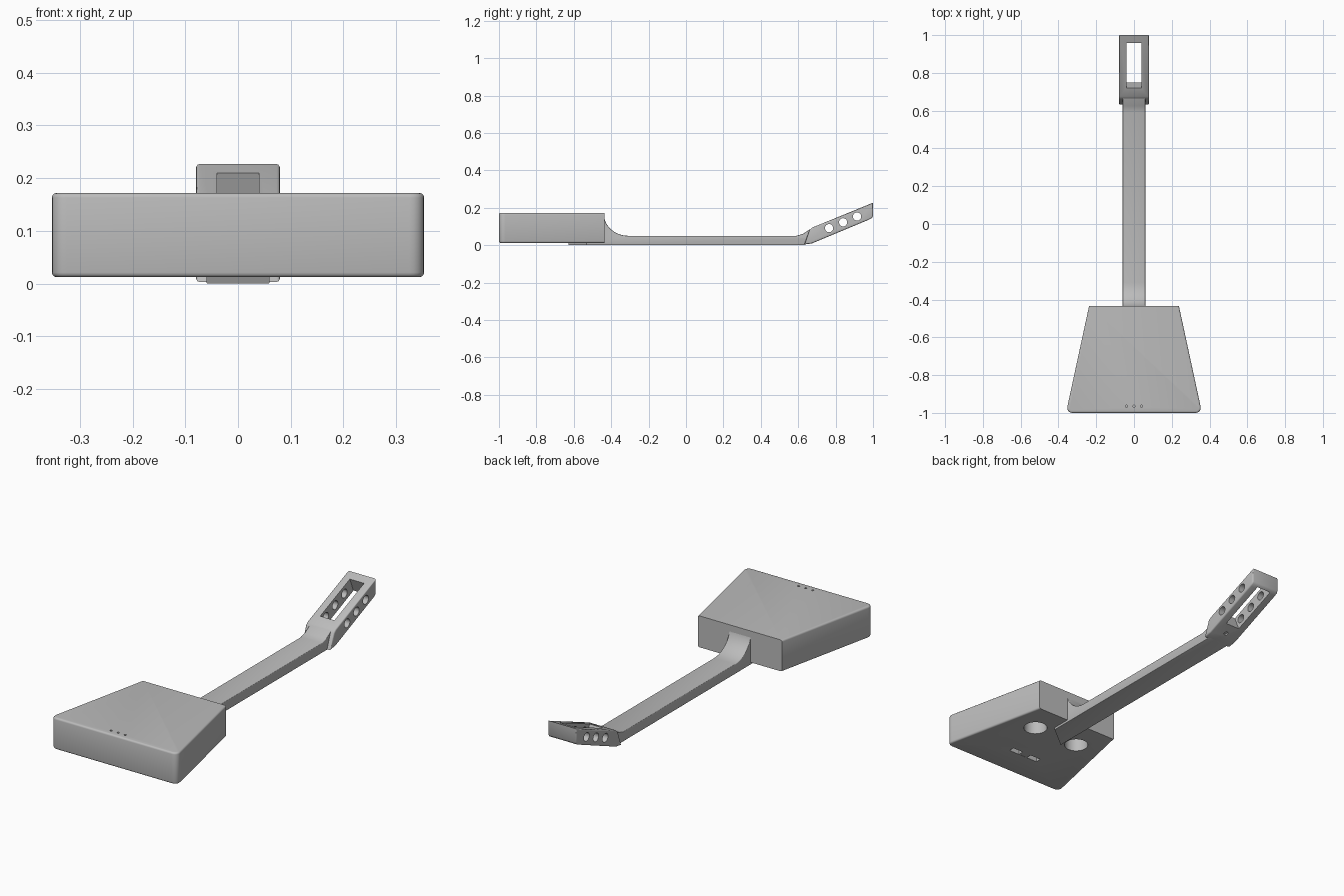
import bpy, bmesh
from math import sin, cos, pi, radians
from mathutils import Matrix, Vector

if "Cube" in bpy.data.objects:
    bpy.data.objects.remove(bpy.data.objects["Cube"])

grey = bpy.data.materials.new("plain_grey")
grey.use_nodes = True
grey.diffuse_color = (0.5, 0.5, 0.5, 1)
grey.node_tree.nodes["Principled BSDF"].inputs["Base Color"].default_value = (0.5, 0.5, 0.5, 1)


def make(name, bm):
    bmesh.ops.recalc_face_normals(bm, faces=bm.faces)
    mesh = bpy.data.meshes.new(name)
    bm.to_mesh(mesh)
    bm.free()
    mesh.materials.append(grey)
    obj = bpy.data.objects.new(name, mesh)
    bpy.context.collection.objects.link(obj)
    return obj


def prism(points, vector):
    """Extrude a closed 3D outline along a vector."""
    bm = bmesh.new()
    face = bm.faces.new([bm.verts.new(p) for p in points])
    out = bmesh.ops.extrude_face_region(bm, geom=[face])
    bmesh.ops.translate(bm, vec=vector, verts=[v for v in out["geom"] if isinstance(v, bmesh.types.BMVert)])
    return bm


def round_edges(bm, rule, width, segments=3):
    edges = [e for e in bm.edges if rule(e.verts[0].co, e.verts[1].co)]
    bmesh.ops.bevel(bm, geom=edges, offset=width, segments=segments, profile=0.5, affect="EDGES", clamp_overlap=True)


def box_cutter(size, matrix):
    bm = bmesh.new()
    bmesh.ops.create_cube(bm, size=1, matrix=matrix @ Matrix.Diagonal((*size, 1)))
    return make("cutter", bm)


def round_cutter(radius, depth, matrix, sides=24):
    bm = bmesh.new()
    bmesh.ops.create_cone(bm, cap_ends=True, segments=sides, radius1=radius, radius2=radius, depth=depth, matrix=matrix)
    return make("cutter", bm)


def finish(obj, cutters=()):
    """Cut the openings, bake the result and shade it."""
    for cutter in cutters:
        mod = obj.modifiers.new("cut", "BOOLEAN")
        mod.object, mod.operation, mod.solver = cutter, "DIFFERENCE", "EXACT"
    bpy.context.view_layer.update()
    baked = bpy.data.meshes.new_from_object(obj.evaluated_get(bpy.context.evaluated_depsgraph_get()))
    obj.modifiers.clear()
    obj.data = baked
    for cutter in cutters:
        bpy.data.objects.remove(cutter)
    bpy.ops.object.select_all(action="DESELECT")
    obj.select_set(True)
    bpy.context.view_layer.objects.active = obj
    bpy.ops.object.shade_smooth_by_angle(angle=radians(35))


at = Matrix.Translation

# Tapered body: rounded front corners, softened rims, square back
low, high, back = 0.012, 0.172, -0.435
bm = prism([(-0.36, -1, low), (0.36, -1, low), (0.238, back, low), (-0.238, back, low)], (0, 0, high - low))
round_edges(bm, lambda a, b: abs(a.z - b.z) > 0.1 and a.y < -0.9, 0.035, 6)
round_edges(bm, lambda a, b: abs(a.z - b.z) < 0.01 and min(a.y, b.y) < back - 0.01, 0.009)
body = make("body", bm)
cuts = [round_cutter(0.057, 0.2, at((s * 0.13, -0.595, low)), 40) for s in (-1, 1)]
cuts += [round_cutter(0.006, 0.04, at((x, -0.965, high)), 12) for x in (-0.04, 0, 0.04)]
cuts.append(box_cutter((0.17, 0.03, 0.06), at((0, -0.83, low))))
finish(body, cuts)

# Bar standing in the underside slot
bm = bmesh.new()
bmesh.ops.create_cube(bm, size=1, matrix=at((0, -0.83, 0.03)) @ Matrix.Diagonal((0.05, 0.03, 0.034, 1)))
finish(make("slot_bar", bm))

# Long neck: curved heel against the body, ramp up to the head
heel = [(-0.31 - 0.13 * sin(t * pi / 20), 0.17 - 0.12 * cos(t * pi / 20)) for t in range(11)]
ramp = [(0.7, 0.09), (0.66, 0.083), (0.625, 0.06), (0.59, 0.05)]
side = [(-0.58, 0), (0.63, 0), (0.7, 0.03)] + ramp + heel + [(-0.58, 0.165)]
bm = prism([(-0.06, y, z) for y, z in side], (0.12, 0, 0))
round_edges(bm, lambda a, b: abs(a.x - b.x) < 0.01 and abs(a.y - b.y) > 0.005
            and max(a.y, b.y) > -0.43, 0.008)
# Skewed buried end of the neck
for v in bm.verts:
    if v.co.y < -0.5:
        v.co.y -= 0.8 * v.co.x * -1
finish(make("neck", bm))

# Slotted head tilted upward
tilt = Matrix.Rotation(radians(22.5), 4, "X")
outline = [(0.632, 0.003), (0.675, 0.01), (0.98, 0.137), (0.995, 0.146), (1, 0.156),
           (1, 0.227), (0.675, 0.094), (0.66, 0.08)]
bm = prism([(-0.08, y, z) for y, z in outline], (0.16, 0, 0))
round_edges(bm, lambda a, b: abs(a.x - b.x) < 0.01, 0.007)
head = make("head", bm)
cuts = [box_cutter((0.08, 0.258, 0.4), at((0, 0.854, 0.125)) @ tilt)]
# Peg holes through both cheeks
for i in range(3):
    place = at((0, 0.765 + 0.075 * i, 0.091 + 0.031 * i))
    cuts.append(round_cutter(0.022, 0.3, place @ Matrix.Rotation(pi / 2, 4, "Y")))
# Small screw hole under the head
cuts.append(round_cutter(0.01, 0.03, at((0, 0.7, 0.02)) @ tilt, 16))
finish(head, cuts)
